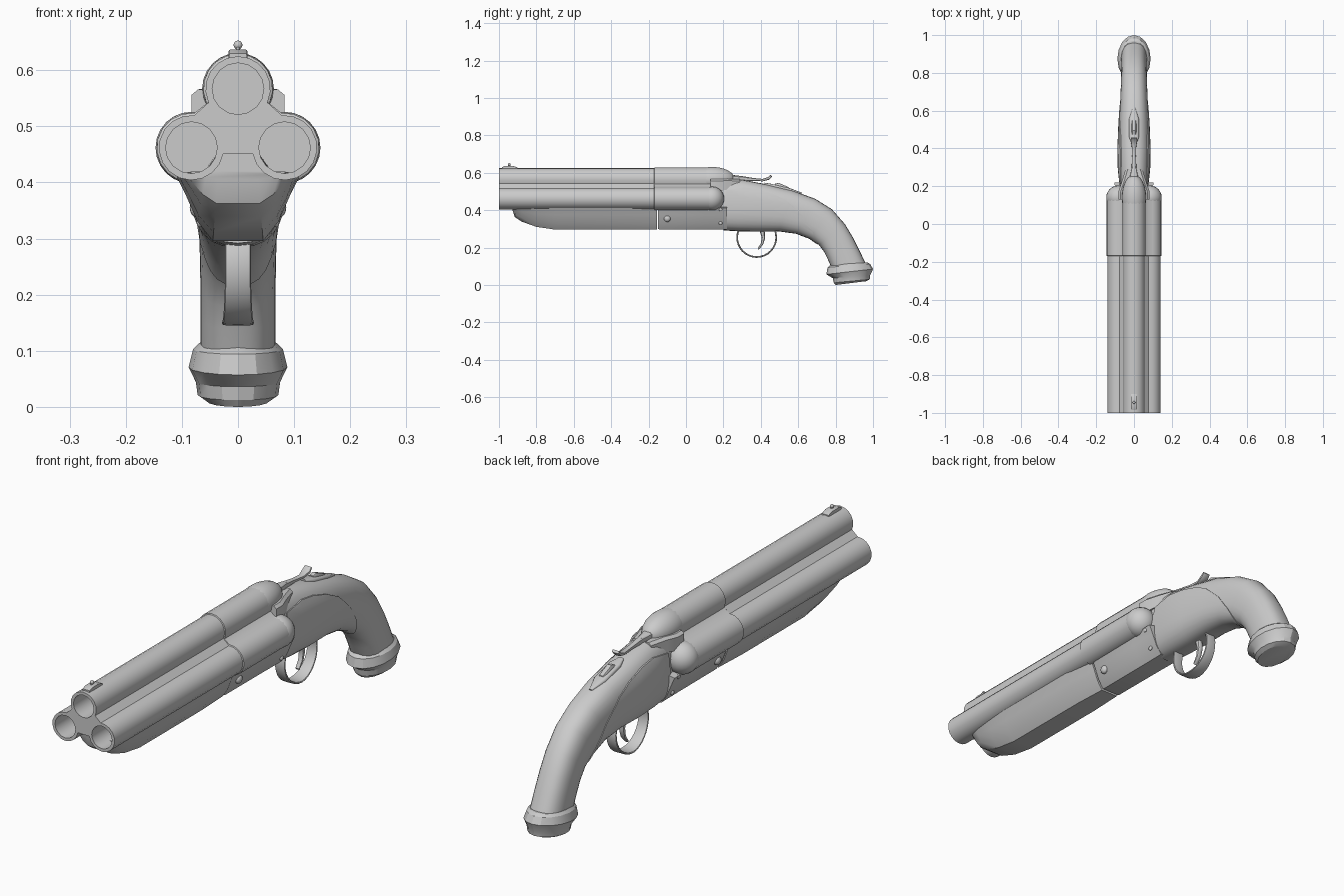
import bpy, bmesh, math
from mathutils import Vector


def finish(obj, angle=35):
    bpy.ops.object.select_all(action='DESELECT')
    obj.select_set(True)
    bpy.context.view_layer.objects.active = obj
    bpy.ops.object.shade_smooth_by_angle(angle=math.radians(angle))
    return obj


def skin(name, rings, angle=35):
    """Closed skin through equal-length rings of points."""
    bm = bmesh.new()
    vs = [[bm.verts.new(p) for p in r] for r in rings]
    n = len(vs[0])
    for a, b in zip(vs, vs[1:]):
        for i in range(n):
            bm.faces.new((a[i], a[(i + 1) % n], b[(i + 1) % n], b[i]))
    bm.faces.new(vs[0])
    bm.faces.new(vs[-1])
    bmesh.ops.recalc_face_normals(bm, faces=bm.faces)
    me = bpy.data.meshes.new(name)
    bm.to_mesh(me)
    bm.free()
    obj = bpy.data.objects.new(name, me)
    bpy.context.collection.objects.link(obj)
    return finish(obj, angle)


def loft(name, sections, n=2.0, seg=24, grow=1.0, angle=35):
    """Sections are (top y, top z, bottom y, bottom z, half width)."""
    def power(v):
        return math.copysign(abs(v) ** (2 / n), v)
    rings = []
    for ty, tz, by, bz, w in sections:
        ring = []
        for i in range(seg):
            a = 2 * math.pi * i / seg
            c, s = power(math.cos(a)) * grow, power(math.sin(a)) * grow
            ring.append((w * s, (ty + by) / 2 + (ty - by) / 2 * c, (tz + bz) / 2 + (tz - bz) / 2 * c))
        rings.append(ring)
    return skin(name, rings, angle)


def sphere(name, loc, scale, seg=20):
    bpy.ops.mesh.primitive_uv_sphere_add(segments=seg, ring_count=seg // 2, radius=1, location=loc)
    obj = bpy.context.object
    obj.name, obj.scale = name, scale
    return finish(obj)


def boolean(obj, cutter, op):
    cutter.hide_render = True
    mod = obj.modifiers.new('cut', 'BOOLEAN')
    mod.operation, mod.object, mod.solver = op, cutter, 'EXACT'
    bpy.context.view_layer.objects.active = obj
    bpy.ops.object.modifier_apply(modifier=mod.name)
    bpy.data.objects.remove(cutter)
    finish(obj)


def circle(x, z, r, y, a0, a1, steps):
    return [(x + r * math.cos(math.radians(a0 + (a1 - a0) * i / steps)), y,
             z + r * math.sin(math.radians(a0 + (a1 - a0) * i / steps))) for i in range(steps + 1)]


# Three joined barrels with a thicker breech section
BARRELS = [(0, 0.567), (-0.083, 0.462), (0.083, 0.462)]


def barrel_ring(y, r):
    return (circle(*BARRELS[0], r, y, -25, 205, 12) + circle(*BARRELS[1], r, y, 85, 350, 13)
            + circle(*BARRELS[2], r, y, 190, 455, 13))


barrels = skin('barrels', [barrel_ring(y, r) for y, r in
                           [(-1, 0.058), (-0.17, 0.058), (-0.168, 0.062), (0.14, 0.062)]])
for x, z in BARRELS:
    bore = skin('bore_cutter', [circle(x, z, 0.046, y, 0, 337.5, 15) for y in (-1.1, -0.7)])
    boolean(barrels, bore, 'DIFFERENCE')

# Domed breech ends and raised collar
for (x, z), length, name in zip(BARRELS, (0.12, 0.064, 0.064), ('top', 'left', 'right')):
    sphere('breech_dome_' + name, (x, 0.14, z), (0.064, length, 0.064), 24)

# Forend and hinged receiver underside
HALF = [(0.022, 0.472), (0.06, 0.42), (0.11, 0.412), (0.092, 0.375), (0.072, 0.33), (0.045, 0.296)]


def under_ring(y, sx, sz):
    half = [(x * sx, 0.42 + (z - 0.42) * (sz if z < 0.42 else 1)) for x, z in HALF]
    return [(x, y, z) for x, z in half] + [(-x, y, z) for x, z in reversed(half)]


skin('forend', [under_ring(*s) for s in
                [(-0.93, 0.8, 0.12), (-0.915, 0.87, 0.46), (-0.88, 0.92, 0.65), (-0.8, 0.97, 0.88),
                 (-0.7, 1, 1), (-0.3, 1, 1), (-0.155, 0.86, 1)]])
skin('receiver_bar', [under_ring(*s) for s in
                      [(-0.15, 0.84, 0.97), (-0.14, 0.88, 1), (0.1, 0.9, 1), (0.22, 0.93, 1)]])

# Curved stock and grip
STOCK = [(0.19, 0.57, 0.19, 0.297, 0.072), (0.30, 0.563, 0.28, 0.292, 0.083),
         (0.42, 0.54, 0.38, 0.289, 0.085), (0.56, 0.508, 0.50, 0.29, 0.08),
         (0.69, 0.461, 0.59, 0.277, 0.073), (0.78, 0.405, 0.66, 0.25, 0.07),
         (0.85, 0.325, 0.71, 0.215, 0.068), (0.895, 0.25, 0.738, 0.178, 0.067),
         (0.93, 0.18, 0.757, 0.14, 0.067), (0.967, 0.10, 0.777, 0.095, 0.067)]
loft('stock', STOCK, n=2.5, seg=28)

# Metal side frame wrapped around the stock
frame = loft('receiver_frame', STOCK, n=2.6, seg=28, grow=1.035)
outline = [(0.195, 0.2), (0.215, 0.505), (0.31, 0.522), (0.39, 0.51), (0.47, 0.485), (0.54, 0.45),
           (0.62, 0.375), (0.67, 0.30), (0.71, 0.2)]
boolean(frame, skin('frame_cutter', [[(x, y, z) for y, z in outline] for x in (-0.2, 0.2)]), 'INTERSECT')

# Butt cap
loft('butt_cap', [(0.97, 0.12, 0.775, 0.108, 0.069), (0.985, 0.112, 0.757, 0.094, 0.08),
                  (1.0, 0.085, 0.75, 0.057, 0.088), (0.985, 0.052, 0.785, 0.036, 0.075),
                  (0.982, 0.03, 0.79, 0.012, 0.072), (0.962, 0.02, 0.80, 0.0, 0.055)],
     seg=16, angle=25)

# Trigger guard and trigger
guard = []
for i in range(21):
    a = math.radians(155 + 230 * i / 20)
    c, s = math.cos(a), math.sin(a)
    guard.append((0.378 + 0.109 * c, 0.254 + 0.109 * s, 0.378 + 0.1 * c, 0.254 + 0.1 * s,
                  0.029 - 0.006 * abs(c)))
loft('trigger_guard', guard, n=4, seg=12)
loft('trigger', [(0.42, 0.3, 0.39, 0.3, 0.012), (0.423, 0.25, 0.405, 0.255, 0.011),
                 (0.412, 0.215, 0.4, 0.222, 0.01), (0.387, 0.188, 0.383, 0.195, 0.009)], n=3, seg=12)

# Breech fences between upper and lower barrels
for side, name in ((-1, 'left'), (1, 'right')):
    skin('fence_' + name, [[(side * x, y, z) for x, z in
                            [(0.02, z0), (w, z0), (w, z1 - 0.01), (w - 0.012, z1), (0.02, z1)]]
                           for y, w, z0, z1 in [(0.13, 0.083, 0.50, 0.566), (0.17, 0.083, 0.50, 0.566),
                                                (0.22, 0.066, 0.51, 0.568), (0.29, 0.045, 0.53, 0.566)]])
    # Hinge pin and frame screws
    sphere('hinge_pin_' + name, (side * 0.072, -0.1, 0.355), (0.014, 0.018, 0.018), 16)
    for y, z, x in ((0.185, 0.405, 0.096), (0.185, 0.33, 0.068)):
        sphere('frame_screw_' + name, (side * x, y, z), (0.006, 0.01, 0.01), 12)

# Top lever with upturned thumb piece
loft('top_lever', [(0.2, 0.592, 0.2, 0.55, 0.03), (0.25, 0.588, 0.25, 0.55, 0.022),
                   (0.3, 0.582, 0.29, 0.555, 0.013), (0.36, 0.572, 0.355, 0.557, 0.01),
                   (0.41, 0.567, 0.41, 0.554, 0.012), (0.44, 0.578, 0.445, 0.563, 0.018),
                   (0.452, 0.588, 0.46, 0.58, 0.016)], n=3, seg=12)

# Tang plate and safety slider
loft('tang_plate', [(0.42, 0.547, 0.42, 0.52, 0.012), (0.46, 0.54, 0.46, 0.51, 0.026),
                    (0.56, 0.516, 0.55, 0.48, 0.026), (0.62, 0.493, 0.61, 0.47, 0.006)], n=4, seg=16)
loft('safety_slider', [(0.475, 0.541, 0.475, 0.51, 0.012), (0.495, 0.546, 0.495, 0.51, 0.013),
                       (0.53, 0.531, 0.53, 0.5, 0.013), (0.55, 0.522, 0.55, 0.49, 0.01)], n=4, seg=12)

# Front bead sight
loft('sight_base', [(-0.985, 0.63, -0.985, 0.615, 0.016), (-0.965, 0.637, -0.965, 0.615, 0.017),
                    (-0.925, 0.637, -0.925, 0.615, 0.017), (-0.9, 0.628, -0.9, 0.615, 0.016)], n=8, seg=12)
sphere('sight_stem', (0, -0.945, 0.638), (0.004, 0.008, 0.008), 10)
sphere('sight_bead', (0, -0.945, 0.645), (0.008, 0.008, 0.008), 14)
